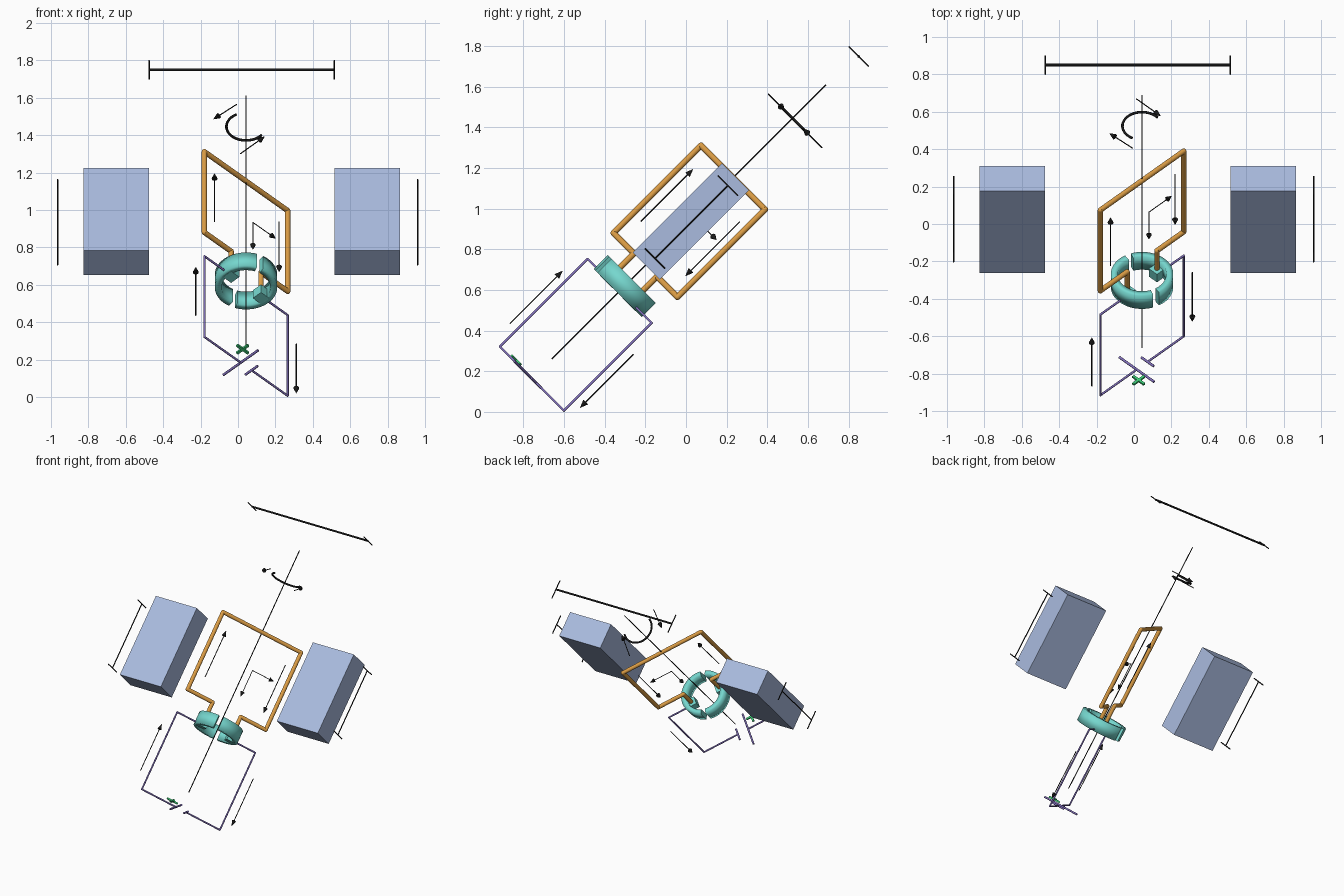
import bpy, bmesh, math
from mathutils import Vector, Matrix

if "Cube" in bpy.data.objects:
    bpy.data.objects.remove(bpy.data.objects["Cube"])

# Tilted frame: local Y runs along the rotation axis, origin on the axis
FRAME = Matrix.Rotation(math.radians(45), 4, 'X') @ Matrix.Translation((0.043, 0, 0.652))
R2 = math.sqrt(0.5)


def mat(name, r, g, b):
    m = bpy.data.materials.new(name)
    m.diffuse_color = (r, g, b, 1)
    m.use_nodes = True
    m.node_tree.nodes["Principled BSDF"].inputs["Base Color"].default_value = m.diffuse_color
    return m


BLUE = mat("magnet_blue", 0.40, 0.50, 0.74)
COPPER = mat("copper", 0.72, 0.34, 0.06)
TEAL = mat("teal", 0.18, 0.68, 0.62)
VIOLET = mat("violet", 0.22, 0.16, 0.50)
BLACK = mat("black", 0.01, 0.01, 0.01)
GREEN = mat("green", 0.05, 0.65, 0.20)


def W(w, y, n=0.0):
    """Coil plane coordinates: w across the coil, y along axis, n normal to coil."""
    return Vector(((w + n) * R2, y, (n - w) * R2))


def finish(name, bm, material):
    bm.transform(FRAME)
    bmesh.ops.recalc_face_normals(bm, faces=bm.faces)
    me = bpy.data.meshes.new(name)
    bm.to_mesh(me)
    bm.free()
    me.materials.append(material)
    ob = bpy.data.objects.new(name, me)
    bpy.context.collection.objects.link(ob)
    return ob


def rod(bm, a, b, r, r2=None, seg=16):
    a, b = Vector(a), Vector(b)
    d = b - a
    m = Matrix.Translation((a + b) / 2) @ d.to_track_quat('Z', 'Y').to_matrix().to_4x4()
    res = bmesh.ops.create_cone(bm, cap_ends=True, segments=seg, radius1=r,
                                radius2=r if r2 is None else r2, depth=d.length, matrix=m)
    for f in {f for v in res['verts'] for f in v.link_faces}:
        f.smooth = len(f.verts) <= 4


def path(bm, pts, r, seg=16):
    for a, b in zip(pts, pts[1:]):
        rod(bm, a, b, r, seg=seg)
    for p in pts[1:-1]:
        res = bmesh.ops.create_uvsphere(bm, u_segments=seg, v_segments=8, radius=r,
                                        matrix=Matrix.Translation(p))
        for f in {f for v in res['verts'] for f in v.link_faces}:
            f.smooth = True


def box(bm, centre, size, turn=0.0):
    m = (Matrix.Translation(centre) @ Matrix.Rotation(turn, 4, 'Y')
         @ Matrix.Diagonal((*size, 1)))
    bmesh.ops.create_cube(bm, size=1, matrix=m)


def arrow(name, a, b, r=0.003, head=0.04, head_r=0.016):
    a, b = Vector(a), Vector(b)
    neck = b - (b - a).normalized() * head
    bm = bmesh.new()
    rod(bm, a, neck, r, seg=8)
    rod(bm, neck, b, head_r, 0.0005, seg=12)
    finish(name, bm, BLACK)


def dimension(name, a, b, r):
    bm = bmesh.new()
    rod(bm, a, b, r, seg=8)
    for p in (Vector(a), Vector(b)):
        rod(bm, p - Vector((0, 0, 0.07)), p + Vector((0, 0, 0.07)), 0.004, seg=8)
    finish(name, bm, BLACK)


# Pole magnets either side of the coil
for name, x in (("left_magnet", -0.693), ("right_magnet", 0.647)):
    bm = bmesh.new()
    box(bm, (x, 0.68, -0.006), (0.35, 0.622, 0.188))
    finish(name, bm, BLUE)

# Copper coil with inward leads
bm = bmesh.new()
path(bm, [W(-0.113, 0.20), W(-0.113, 0.37), W(-0.315, 0.37), W(-0.315, 0.98),
          W(0.315, 0.98), W(0.315, 0.37), W(0.113, 0.37), W(0.113, 0.20)], 0.0145)
finish("coil", bm, COPPER)

# Split-ring commutator: two arcs around the axis
for name, start in (("commutator_half_left", 69), ("commutator_half_right", 249)):
    bm = bmesh.new()
    n, span, loops = 28, 168, []
    for i in range(n + 1):
        t = math.radians(start + span * i / n)
        loops.append([bm.verts.new((r * math.cos(t), y, r * math.sin(t)))
                      for r, y in ((0.130, 0.177), (0.167, 0.177), (0.167, 0.274), (0.130, 0.274))])
    for p, q in zip(loops, loops[1:]):
        for k in range(4):
            f = bm.faces.new((p[k], p[(k + 1) % 4], q[(k + 1) % 4], q[k]))
            f.smooth = True
    bm.faces.new(loops[0])
    bm.faces.new(loops[-1])
    for e in bm.edges:
        if len(e.link_faces) == 2 and e.calc_face_angle(0) > 0.6:
            e.smooth = False
    finish(name, bm, TEAL)

# Contact blocks joining coil leads to the ring halves
for name, w in (("contact_left", -0.113), ("contact_right", 0.113)):
    bm = bmesh.new()
    box(bm, W(w, 0.205), (0.062, 0.06, 0.062), math.radians(45))
    finish(name, bm, TEAL)

# Supply circuit, broken at the battery
for name, s in (("supply_wire_left", -1), ("supply_wire_right", 1)):
    bm = bmesh.new()
    path(bm, [W(s * 0.167, 0.19), W(s * 0.315, 0.19), W(s * 0.315, -0.42), W(s * 0.043, -0.42)],
         0.006, 10)
    finish(name, bm, VIOLET)
for name, w, half in (("battery_long_plate", -0.04, 0.132), ("battery_short_plate", 0.042, 0.047)):
    bm = bmesh.new()
    rod(bm, W(w, -0.42, -half), W(w, -0.42, half), 0.007, seg=10)
    finish(name, bm, VIOLET)

# Battery polarity mark
bm = bmesh.new()
for turn in (45, -45):
    box(bm, (-0.018, -0.41, 0.12), (0.085, 0.012, 0.014), math.radians(turn))
finish("battery_polarity_mark", bm, GREEN)

# Rotation axis line
bm = bmesh.new()
rod(bm, (0, -0.283, 0), (0, 1.626, 0), 0.0035, seg=8)
finish("axis_line", bm, BLACK)

# Curved rotation arrow and its tangent arrows
bm = bmesh.new()
path(bm, [Vector((0.105 * math.cos(t), 1.393, 0.105 * math.sin(t)))
          for t in (math.radians(120 + 8.4 * i) for i in range(25))], 0.007, 8)
finish("rotation_arc", bm, BLACK)
arrow("rotation_arrow_back", (-0.05, 1.393, 0.168), (-0.175, 1.393, 0.055))
arrow("rotation_arrow_front", (-0.03, 1.393, -0.205), (0.10, 1.393, -0.075))

# Current arrows beside coil and circuit
arrow("coil_current_arrow_left", W(-0.238, 0.506), W(-0.238, 0.87))
arrow("coil_current_arrow_right", W(0.25, 0.85), W(0.25, 0.47))
arrow("supply_current_arrow_left", W(-0.38, -0.305), W(-0.38, 0.062))
arrow("supply_current_arrow_right", W(0.38, 0.018), W(0.38, -0.355))

# Field vectors inside the coil
arrow("vector_across", W(0.052, 0.705), W(0.225, 0.705), 0.0025, 0.035, 0.015)
arrow("vector_along", W(0.052, 0.705), W(0.052, 0.50), 0.0025, 0.035, 0.015)

# Dimension lines
dimension("width_dimension", (-0.518, 1.838, -0.016), (0.472, 1.838, -0.016), 0.007)
dimension("left_length_dimension", (-1.008, 0.426, -0.01), (-1.008, 0.933, -0.01), 0.004)
dimension("right_length_dimension", (0.917, 0.426, -0.01), (0.917, 0.933, -0.01), 0.004)
